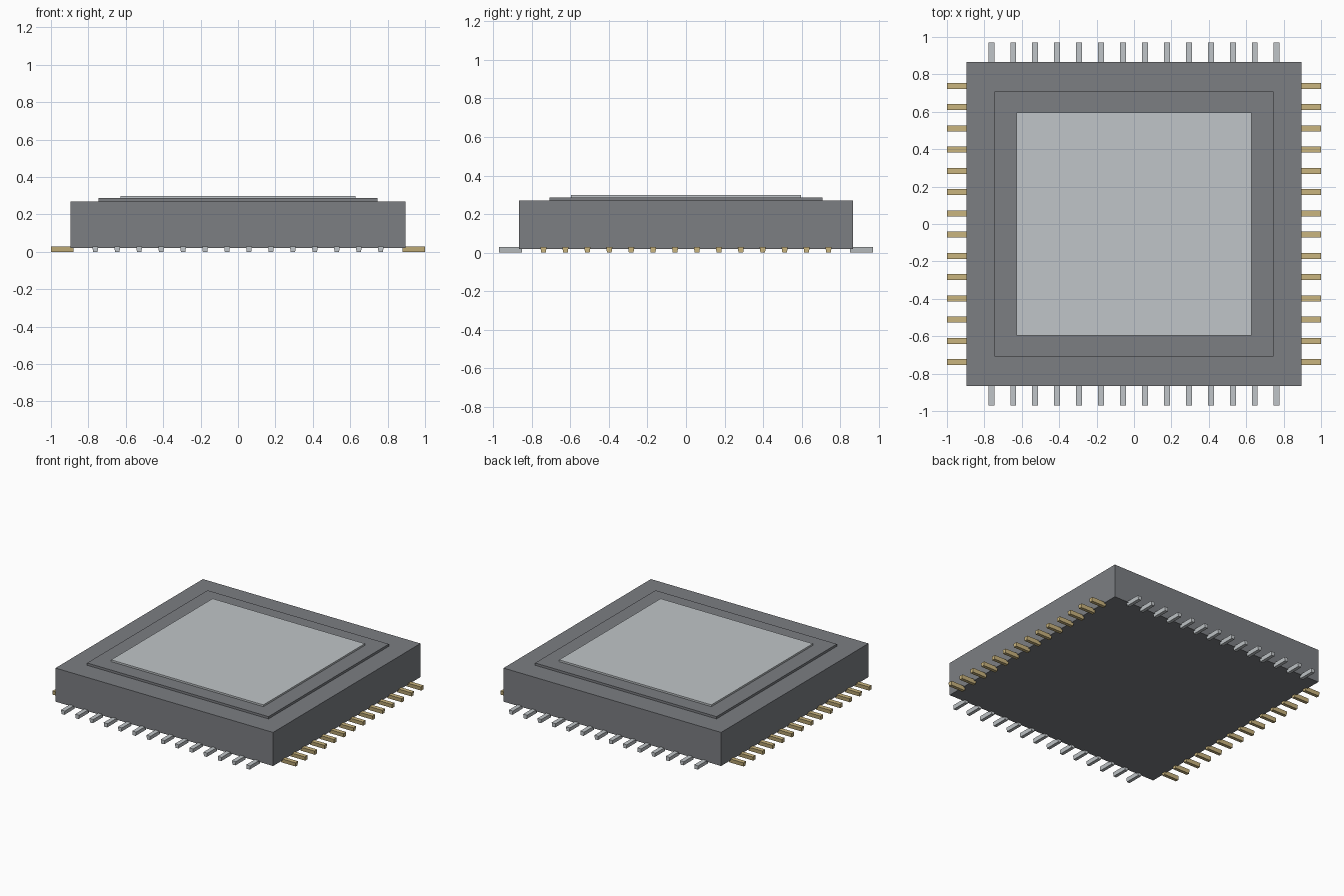
import bpy
import bmesh
from mathutils import Matrix, Vector

if "Cube" in bpy.data.objects:
    bpy.data.objects.remove(bpy.data.objects["Cube"])


def material(name, rgb):
    m = bpy.data.materials.new(name)
    m.use_nodes = True
    m.diffuse_color = (*rgb, 1)
    m.node_tree.nodes["Principled BSDF"].inputs["Base Color"].default_value = (*rgb, 1)
    return m


GREY = material("dark grey", (0.20, 0.21, 0.225))
SILVER = material("silver", (0.53, 0.56, 0.58))
GOLD = material("pale gold", (0.59, 0.46, 0.21))


def box(name, half_x, half_y, low, high, mat):
    """Flat slab centred on the z axis."""
    bm = bmesh.new()
    bmesh.ops.create_cube(bm, size=1)
    for v in bm.verts:
        v.co = Vector((v.co.x * 2 * half_x, v.co.y * 2 * half_y,
                       high if v.co.z > 0 else low))
    return finish(name, bm, mat)


def finish(name, bm, mat):
    mesh = bpy.data.meshes.new(name)
    bm.to_mesh(mesh)
    bm.free()
    mesh.materials.append(mat)
    obj = bpy.data.objects.new(name, mesh)
    bpy.context.collection.objects.link(obj)
    return obj


def pin_row(name, inner, outer, reach, angle, mat, count=14, height=0.029):
    """Row of pins pointing along +x, tapered below, then turned about z."""
    bm = bmesh.new()
    for i in range(count):
        y = reach * (2 * i / (count - 1) - 1)
        for v in bmesh.ops.create_cube(bm, size=1)["verts"]:
            top = v.co.z > 0
            half = 0.016 if top else 0.012
            v.co = Vector((outer if v.co.x > 0 else inner,
                           y + (half if v.co.y > 0 else -half),
                           height if top else 0))
    bm.transform(Matrix.Rotation(angle, 4, "Z"))
    return finish(name, bm, mat)


# Package body, raised lid and display plate
box("body", 0.896, 0.867, 0.02, 0.27, GREY)
box("lid", 0.747, 0.708, 0.27, 0.287, GREY)
box("top_plate", 0.627, 0.597, 0.287, 0.30, SILVER)

# Pins along the four sides
QUARTER = 1.5707963
pin_row("left_pins", 0.88, 1.0, 0.739, 0, GOLD)
pin_row("right_pins", 0.88, 1.0, 0.739, 2 * QUARTER, GOLD)
pin_row("back_pins", 0.85, 0.97, 0.763, QUARTER, SILVER)
pin_row("front_pins", 0.85, 0.97, 0.763, -QUARTER, SILVER)
